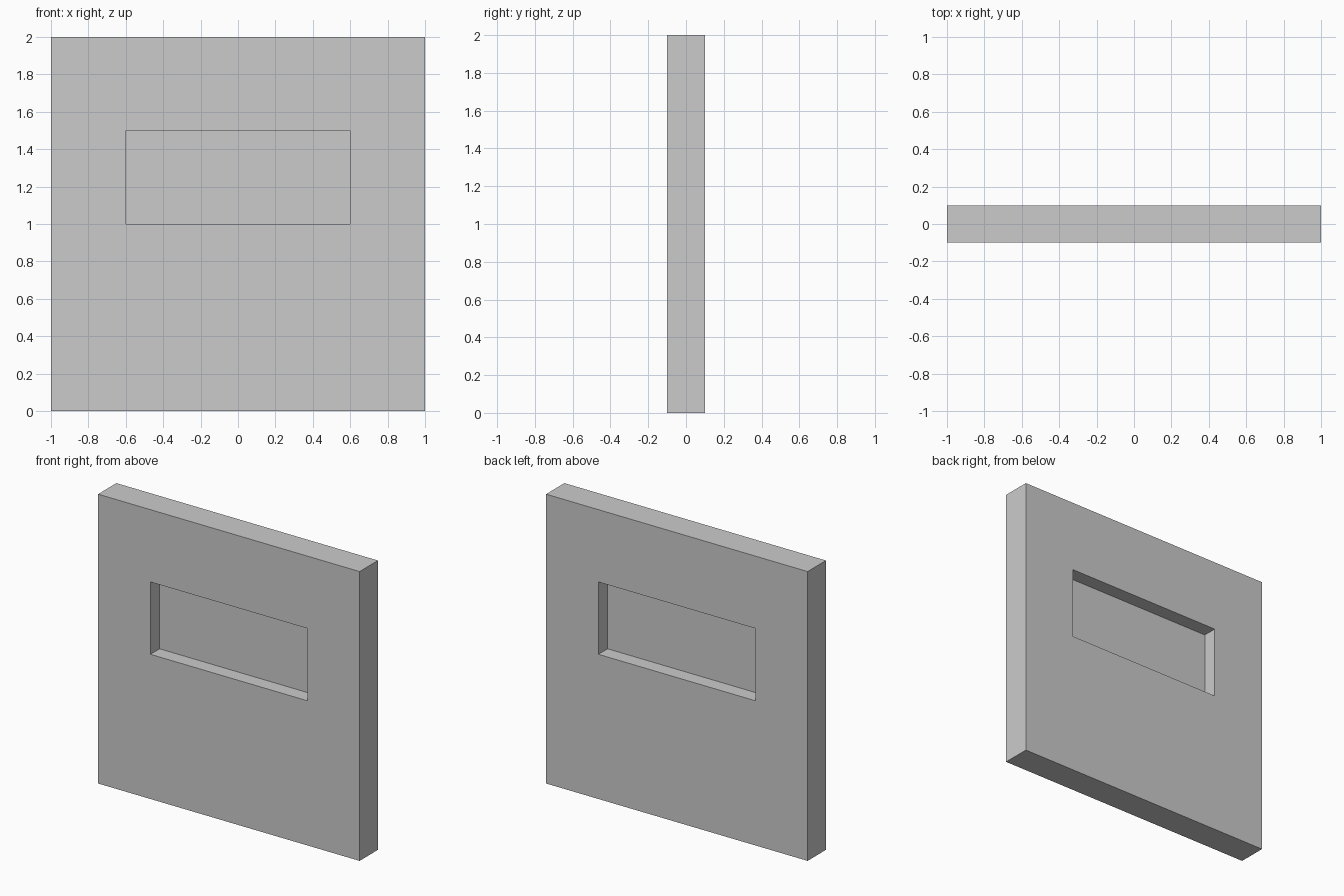
import bpy
import bmesh

if "Cube" in bpy.data.objects:
    bpy.data.objects.remove(bpy.data.objects["Cube"])


def rect(x, z0, z1):
    return [(-x, z0), (x, z0), (x, z1), (-x, z1)]


def make_object(name, bm):
    mesh = bpy.data.meshes.new(name)
    bm.to_mesh(mesh)
    bm.free()
    obj = bpy.data.objects.new(name, mesh)
    bpy.context.collection.objects.link(obj)
    return obj


HALF = 0.1
outer = rect(1.0, 0.0, 2.0)
opening = rect(0.6, 1.0, 1.5)

# Wall panel: ring between outline and window opening, extruded through
bm = bmesh.new()
o = [bm.verts.new((x, -HALF, z)) for x, z in outer]
i = [bm.verts.new((x, -HALF, z)) for x, z in opening]
ring = [bm.faces.new((o[k], o[(k + 1) % 4], i[(k + 1) % 4], i[k])) for k in range(4)]
ext = bmesh.ops.extrude_face_region(bm, geom=ring, use_keep_orig=True)
moved = [g for g in ext["geom"] if isinstance(g, bmesh.types.BMVert)]
bmesh.ops.translate(bm, verts=moved, vec=(0, 2 * HALF, 0))
bmesh.ops.recalc_face_normals(bm, faces=bm.faces[:])
make_object("wall", bm)

# Window pane: single sheet halfway through the wall
bm = bmesh.new()
bm.faces.new([bm.verts.new((x, 0, z)) for x, z in opening])
make_object("window_pane", bm)
